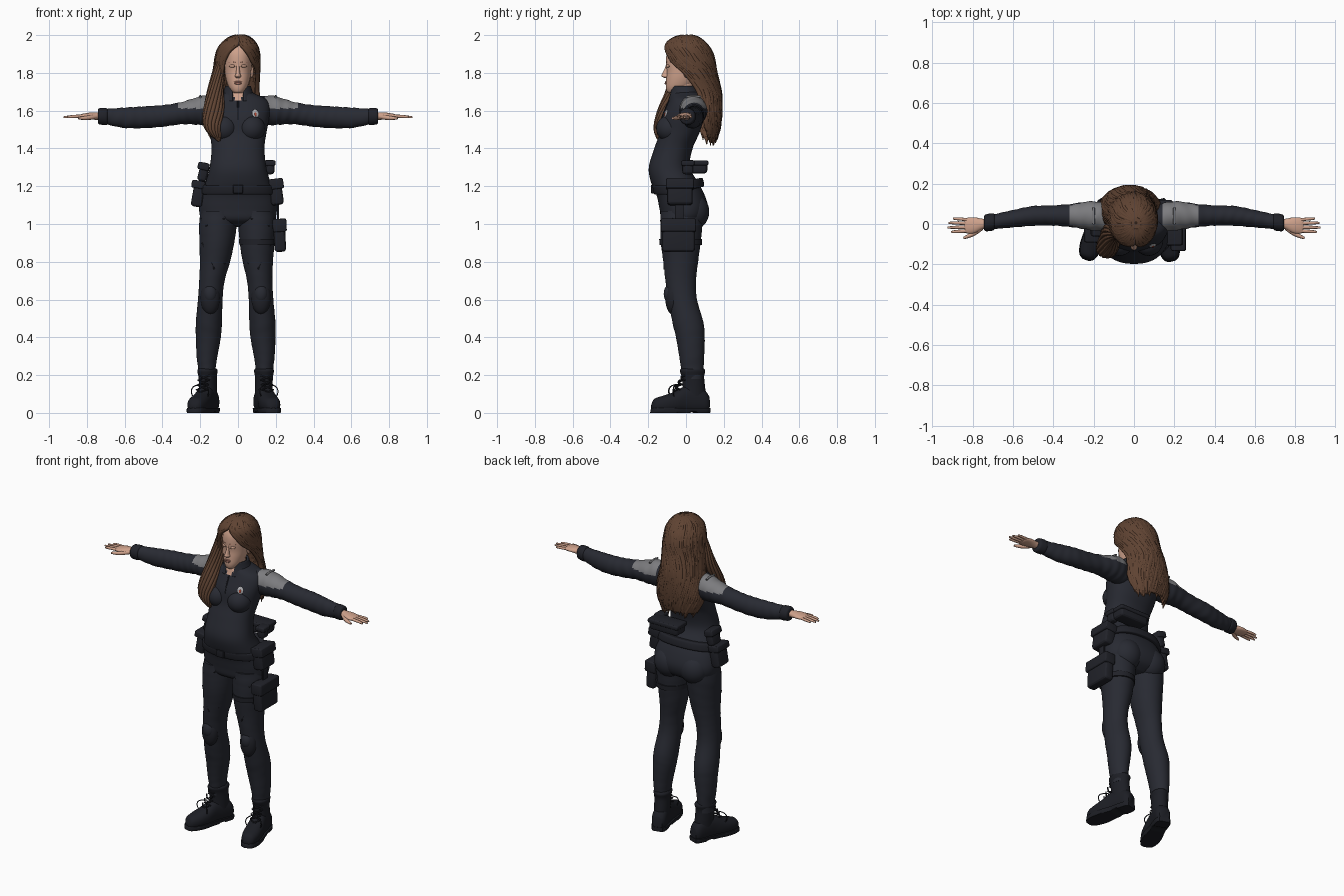
import bpy, bmesh, random
from math import sin, cos, radians, pi, copysign
from mathutils import Vector, Matrix
from mathutils.bvhtree import BVHTree

if "Cube" in bpy.data.objects:
    bpy.data.objects.remove(bpy.data.objects["Cube"])
random.seed(4)


def material(name, *rgb):
    m = bpy.data.materials.new(name)
    m.use_nodes = True
    m.diffuse_color = (*rgb, 1)
    m.node_tree.nodes["Principled BSDF"].inputs["Base Color"].default_value = (*rgb, 1)
    return m


SUIT = material("suit_navy", .021, .023, .032)
GEAR = material("gear_dark", .015, .016, .022)
BOOT = material("boot_black", .012, .013, .018)
HAIR = material("hair_brown", .115, .056, .032)
SKIN = material("skin", .62, .36, .26)
GREY = material("shoulder_grey", .2, .2, .21)
SILVER = material("badge_silver", .45, .45, .47)
RED = material("badge_red", .45, .06, .03)
LIPS = material("lips", .45, .2, .15)


def finish(name, bm, mats, rule=None, angle=.9):
    bmesh.ops.recalc_face_normals(bm, faces=bm.faces)
    me = bpy.data.meshes.new(name)
    for m in mats:
        me.materials.append(m)
    if rule:
        for f in bm.faces:
            f.material_index = int(rule(f.calc_center_median()))
    bm.to_mesh(me)
    bm.free()
    me.shade_smooth()
    me.set_sharp_from_angle(angle=angle)
    ob = bpy.data.objects.new(name, me)
    bpy.context.scene.collection.objects.link(ob)
    return ob


def spline(rows, steps):
    """Catmull-Rom interpolation between rows of numbers."""
    out = []
    for i in range(len(rows) - 1):
        a, b, c, d = (rows[min(max(i + k, 0), len(rows) - 1)] for k in (-1, 0, 1, 2))
        for s in range(steps):
            t = s / steps
            out.append([q + .5 * t * (r - p + t * (2*p - 5*q + 4*r - e + t * (3*(q - r) + e - p)))
                        for p, q, r, e in zip(a, b, c, d)])
    return out + [list(rows[-1])]


def loft(name, axis, rows, mats, side=1, power=2, steps=5, n=36, wrinkle=0, edit=None, rule=None):
    """Skin rings (position, centre 1, centre 2, radius 1, radius 2) along an axis."""
    bm = bmesh.new()
    rings = []
    for p, c1, c2, r1, r2 in spline(rows, steps):
        ring = []
        for k in range(n):
            a = 2 * pi * k / n
            w = 1 + wrinkle * sin(p * 110 + 3 * sin(a + p * 9))
            co = [c1 + w * r1 * copysign(abs(cos(a)) ** (2 / power), cos(a)),
                  c2 + w * r2 * copysign(abs(sin(a)) ** (2 / power), sin(a))]
            co.insert(axis, p)
            co[0] *= side
            ring.append(bm.verts.new(edit(Vector(co)) if edit else co))
        rings.append(ring)
    for a, b in zip(rings, rings[1:]):
        for k in range(n):
            bm.faces.new((a[k], a[k - 1], b[k - 1], b[k]))
    bm.faces.new(rings[0])
    bm.faces.new(rings[-1])
    return finish(name, bm, mats, rule)


def sheet_point(row, u):
    z, cx, cy, rx, ry, left, right = row
    a = radians(left + u * (360 - left - right))
    return Vector((cx + rx * sin(a), cy - ry * cos(a), z))


def sheet(name, rows, mat, thick, n=60):
    """Wrap a shell round the back, open at the front by an angle on each side."""
    bm = bmesh.new()
    grid = [[bm.verts.new(sheet_point(r, k / n)) for k in range(n + 1)] for r in spline(rows, 5)]
    for a, b in zip(grid, grid[1:]):
        for k in range(n):
            bm.faces.new((a[k], a[k + 1], b[k + 1], b[k]))
    ob = finish(name, bm, [mat])
    mod = ob.modifiers.new("thickness", 'SOLIDIFY')
    mod.thickness, mod.offset = thick, 0


def tubes(name, paths, mat):
    """Round strands through points of (x, y, z, radius)."""
    cu = bpy.data.curves.new(name, 'CURVE')
    cu.dimensions, cu.bevel_depth, cu.bevel_resolution = '3D', 1, 2
    cu.resolution_u, cu.use_fill_caps = 3, True
    for path in paths:
        sp = cu.splines.new('NURBS')
        sp.points.add(len(path) - 1)
        for pt, (x, y, z, r) in zip(sp.points, path):
            pt.co, pt.radius = (x, y, z, 1), r
        sp.order_u, sp.use_endpoint_u = 3, True
    cu.materials.append(mat)
    bpy.context.scene.collection.objects.link(bpy.data.objects.new(name, cu))


def box(name, centre, size, mat, bevel=.015, turn=0):
    bm = bmesh.new()
    bmesh.ops.create_cube(bm, size=1, matrix=Matrix.Translation(centre) @ Matrix.Rotation(radians(turn), 4, 'Y')
                          @ Matrix.Diagonal((*size, 1)))
    bmesh.ops.bevel(bm, geom=bm.edges[:], offset=bevel, segments=3, profile=.5, affect='EDGES')
    finish(name, bm, [mat], angle=.5)


def ball(name, centre, radii, mat, rot=Matrix()):
    bm = bmesh.new()
    bmesh.ops.create_uvsphere(bm, u_segments=28, v_segments=16, radius=1,
                              matrix=Matrix.Translation(centre) @ rot @ Matrix.Diagonal((*radii, 1)))
    finish(name, bm, [mat])


def front(ob, x, z):
    """Point and normal on the front of an object."""
    tree = BVHTree.FromPolygons([v.co for v in ob.data.vertices], [p.vertices[:] for p in ob.data.polygons])
    hit, normal = tree.ray_cast(Vector((x, -1, z)), Vector((0, 1, 0)))[:2]
    return hit, normal


def plate(name, ob, x, z, w, h, mat, depth=.004):
    hit, normal = front(ob, x, z)
    ball(name, hit, (w, h, depth), mat, normal.to_track_quat('Z', 'Y').to_matrix().to_4x4())


# Torso: height, half width, front and back
profile = [(.985, .08, -.06, .05), (1.02, .185, -.125, .1), (1.08, .206, -.14, .118), (1.15, .195, -.155, .1),
           (1.22, .172, -.185, .065), (1.3, .15, -.197, .02), (1.4, .14, -.168, .035), (1.48, .15, -.14, .07),
           (1.56, .165, -.13, .095), (1.62, .17, -.105, .1), (1.66, .15, -.088, .095), (1.69, .09, -.078, .075),
           (1.71, .055, -.06, .045)]
torso = loft("torso", 2, [(z, 0, (f + b) / 2, w, (b - f) / 2) for z, w, f, b in profile], [SUIT, SKIN], power=2.25,
             n=72, rule=lambda c: c.y < 0 and c.z > 1.645 and abs(c.x) < (c.z - 1.635) * .6)
loft("neck", 2, [(1.6, 0, .01, .05, .05), (1.7, 0, -.01, .05, .052), (1.78, 0, -.005, .05, .055)], [SKIN])
sheet("collar", [(1.65, 0, 0, .098, .093, 16, 16), (1.69, 0, -.008, .075, .075, 22, 22),
                 (1.73, 0, -.012, .062, .065, 32, 32)], SUIT, .012)
for s, side in ((1, "left"), (-1, "right")):
    ball(side + "_bust", (s * .072, -.083, 1.505), (.072, .075, .072), SUIT)
    ball(side + "_buttock", (s * .088, .038, 1.065), (.092, .085, .095), SUIT)

# Arms, cuffs and hands
arm = [(.07, .02, 1.6, .06, .07), (.15, .035, 1.602, .07, .078), (.2, .04, 1.6, .072, .076), (.25, .042, 1.594, .067, .066),
       (.31, .042, 1.585, .057, .058), (.4, .042, 1.572, .05, .057), (.5, .04, 1.565, .049, .057),
       (.6, .026, 1.562, .043, .054), (.69, .012, 1.568, .037, .042), (.73, .006, 1.57, .034, .037)]
palm = [(.72, .004, 1.57, .022, .02), (.75, 0, 1.571, .026, .02), (.79, -.006, 1.572, .039, .017),
        (.825, -.008, 1.57, .039, .013), (.84, -.008, 1.569, .03, .008)]
for s, side in ((1, "left"), (-1, "right")):
    loft(side + "_arm", 0, arm, [SUIT, GREY], s, wrinkle=.02, steps=9, n=48,
         rule=lambda c: .145 < abs(c.x) < .315 and c.z > 1.612)
    loft(side + "_cuff", 0, [(.69, .011, 1.569, .036, .04), (.7, .01, 1.569, .043, .045),
                             (.733, .006, 1.57, .042, .043), (.742, .005, 1.57, .034, .036)], [GEAR], s)
    loft(side + "_palm", 0, palm, [SKIN], s)
    fingers = [(.025, .895, .008), (.005, .918, .009), (-.016, .924, .009), (-.036, .905, .009)]
    paths = [[(s * .8, y * .8 - .004, 1.572, r), (s * .85, y, 1.57, r), (s * .89, y * 1.05, 1.568, r * .9),
              (s * tip, y * 1.1, 1.565, r * .55)] for y, tip, r in fingers]
    paths.append([(s * .755, -.018, 1.568, .013), (s * .79, -.047, 1.562, .012), (s * .82, -.06, 1.56, .01),
                  (s * .845, -.07, 1.56, .006)])
    tubes(side + "_fingers", paths, SKIN)
    tubes(side + "_shoulder_tab", [[(s * .2, .08, 1.672, .006), (s * .2, .04, 1.682, .006), (s * .2, 0, 1.672, .006)]], GREY)

# Legs, knee pads, seams and boots
leg = [(.18, .165, .035, .045, .055), (.24, .165, .033, .047, .06), (.3, .164, .03, .055, .066), (.4, .157, .023, .066, .076),
       (.48, .154, .01, .069, .082), (.6, .147, -.018, .065, .076), (.7, .138, -.028, .067, .081),
       (.8, .122, -.028, .08, .092), (.9, .112, -.028, .092, .105), (1, .106, -.024, .1, .112), (1.07, .1, -.02, .096, .114)]
foot = [(-.212, 0, .03, .015, .015), (-.195, 0, .04, .037, .035), (-.15, 0, .045, .051, .046), (-.09, 0, .055, .053, .056),
        (-.03, 0, .07, .047, .072), (.03, 0, .07, .046, .075), (.075, 0, .06, .043, .06), (.097, 0, .05, .03, .04)]
for s, side, turn in ((1, "left", 13), (-1, "right", -20)):
    def shift(z):
        return .025 * min(1, (1.07 - z) / .4) if s > 0 else 0
    rows = [(z, cx - shift(z), cy, rx, ry) for z, cx, cy, rx, ry in leg]
    limb = loft(side + "_leg", 2, rows, [SUIT], s, wrinkle=.006, n=48)
    knee = s * (.147 - shift(.6))
    ball(side + "_knee_pad", (knee, -.068, .61), (.052, .042, .09), GEAR)
    ball(side + "_knee_cap", (knee, -.085, .63), (.036, .033, .05), SUIT)
    lines = [((.195, 1.03), (.15, .92), (.07, .79)), ((.07, 1.03), (.12, 1.01), (.17, .99)), ((.19, .9), (.15, .83), (.125, .76))]
    tubes(side + "_leg_seams", [[(*front(limb, s * (x - shift(z)), z)[0], .004) for x, z in ln] for ln in lines], GEAR)

    place = Matrix.Translation((s * (.165 - shift(.1)), .025, 0)) @ Matrix.Rotation(radians(turn), 4, 'Z')

    def upper(v):
        return place @ Vector((v.x, v.y, max(v.z, .015)))

    def sole(v):
        grip = .006 if -.01 < v.y < .025 else 0
        return place @ Vector((v.x * 1.07, v.y * 1.02, min(max(v.z - .03, grip), .026)))
    loft(side + "_boot_foot", 1, foot, [BOOT], power=2.3, edit=upper)
    loft(side + "_boot_sole", 1, foot, [BOOT], power=2.6, edit=sole)
    loft(side + "_boot_shaft", 2, [(.06, 0, .02, .045, .065), (.13, 0, .018, .046, .06), (.19, 0, .012, .047, .06),
                                   (.222, 0, .01, .052, .068), (.235, 0, .01, .045, .06)], [BOOT], edit=lambda v: place @ v)
    laces = []
    for i in range(5):
        y, z = -.1 + i * .014, .108 + i * .025
        for d in (1, -1):
            laces.append([(*(place @ Vector((d * .03, y + .02, z - .01))), .004), (*(place @ Vector((0, y - .008, z + .004))), .004),
                          (*(place @ Vector((-d * .03, y + .02, z + .015))), .004)])
    for d in (1, -1):
        laces.append([(*(place @ Vector((d * x, y, z))), .003) for x, y, z in
                      ((0, -.07, .15), (.035, -.1, .15), (.055, -.11, .11), (.04, -.1, .085))])
    tubes(side + "_laces", laces, GEAR)

# Belt, pouches and holster
belt = [(1.155, 0, -.035, .19, .12), (1.16, 0, -.037, .199, .133), (1.2, 0, -.045, .192, .133), (1.205, 0, -.05, .175, .12)]
loft("belt", 2, belt, [GEAR], power=2.2, n=60, edit=lambda v: v + Vector((0, 0, max(0, v.y + .1) * .22)))
box("buckle", (0, -.176, 1.185), (.055, .02, .045), BOOT, .005)


def pouch(name, centre, size, turn=0, flap=.4):
    box(name, centre, size, GEAR, .018, turn)
    x, y, z = centre
    box(name + "_flap", (x, y, z + size[2] * (.5 - flap / 2)), (size[0] + .012, size[1] + .012, size[2] * flap), GEAR, .01, turn)


pouch("left_hip_pouch", (.2, -.032, 1.17), (.07, .135, .14), -8)
pouch("left_thigh_pouch", (.22, -.04, .94), (.062, .175, .175), -3)
pouch("back_pouch", (.085, .068, 1.302), (.2, .09, .07))
pouch("left_back_pouch", (.168, .01, 1.3), (.05, .06, .075))
pouch("right_holster", (-.21, -.03, 1.16), (.06, .11, .14), 10, .3)
pouch("right_side_pouch", (-.182, -.01, 1.275), (.05, .09, .1), 14)
loft("thigh_strap", 2, [(.89, .105, -.028, .098, .112), (.92, .105, -.028, .1, .114)], [GEAR], steps=2)
box("pouch_hanger", (.212, -.035, 1.06), (.012, .045, .1), GEAR, .004)

# Badge and zip
plate("badge", torso, .092, 1.585, .018, .022, SILVER)
plate("badge_centre", torso, .092, 1.58, .007, .012, RED, .007)
tubes("zip", [[(*front(torso, 0, z)[0], .004) for z in (1.65, 1.6, 1.55)]], GEAR)

# Head and face
skull = [(1.693, .02, -.092, -.04), (1.705, .036, -.102, -.01), (1.73, .052, -.107, .03), (1.77, .064, -.105, .06),
         (1.81, .07, -.102, .08), (1.86, .074, -.106, .1), (1.91, .074, -.1, .1), (1.95, .06, -.075, .08), (1.98, .02, -.02, .03)]
head = loft("head", 2, [(z, 0, (f + b) / 2, w, (b - f) / 2) for z, w, f, b in skull], [SKIN], power=2.15)
loft("nose", 2, [(1.772, 0, -.1, .01, .01), (1.782, 0, -.107, .017, .022), (1.795, 0, -.105, .012, .022),
                 (1.825, 0, -.1, .008, .012), (1.85, 0, -.098, .008, .006)], [SKIN], n=20)
plate("upper_lip", head, 0, 1.752, .021, .005, LIPS, .005)
plate("lower_lip", head, 0, 1.744, .018, .006, LIPS, .007)
ball("left_ear", (.073, .005, 1.805), (.01, .02, .032), SKIN)
for s, side in ((1, "left"), (-1, "right")):
    plate(side + "_eyelid", head, s * .031, 1.836, .016, .008, SKIN, .006)
    tubes(side + "_eye_line", [[(*front(head, s * x, z)[0] + Vector((0, -.004, 0)), .0015)
                                for x, z in ((.017, 1.833), (.031, 1.831), (.046, 1.834))]], HAIR)
    tubes(side + "_brow", [[(*front(head, s * x, z)[0], .002) for x, z in ((.014, 1.856), (.034, 1.862), (.052, 1.854))]], LIPS)

# Hair: open-fronted shell, loose strands and a lock over the right shoulder
mane = [(1.992, .01, .005, .004, .004, 0, 0), (1.985, .01, .003, .045, .055, 0, 0), (1.952, .005, 0, .085, .1, 5, 5),
        (1.915, 0, .008, .104, .12, 27, 27), (1.86, -.004, .018, .112, .128, 45, 38), (1.8, -.008, .03, .116, .125, 74, 42),
        (1.7, -.02, .055, .122, .125, 96, 48), (1.6, -.02, .068, .145, .115, 100, 70), (1.52, -.02, .075, .145, .1, 106, 88),
        (1.46, -.02, .09, .12, .07, 112, 100)]
sheet("hair_shell", mane, HAIR, .018)
flow = spline(mane, 2)
strands = []
for i in range(96):
    u, phase, end = (i + random.random()) / 96, random.uniform(0, 6), random.randint(0, 3)
    path = []
    for k, row in enumerate(flow[1:len(flow) - end]):
        wave = .007 * sin(k * .9 + phase) * k / len(flow)
        p = sheet_point(row, min(max(u + wave, 0), 1))
        path.append((*p, random.uniform(.009, .013)))
    x, y, z, r = path[-1]
    strands.append(path + [(x * .93, y, z - random.uniform(.02, .045), .002)])
tubes("hair_strands", strands, HAIR)
lock = [(1.86, -.092, -.03, .02, .03), (1.78, -.108, -.03, .03, .045), (1.7, -.12, -.05, .036, .05),
        (1.6, -.128, -.105, .048, .038), (1.52, -.138, -.132, .042, .032), (1.47, -.118, -.14, .024, .02), (1.44, -.1, -.14, .004, .004)]
loft("hair_lock", 2, lock, [HAIR])
tubes("lock_strands", [[(cx + rx * cos(a + z * 4), cy + ry * sin(a + z * 4), z, .003 + rx * .2) for z, cx, cy, rx, ry in lock]
                       for a in (2 * pi * k / 14 for k in range(14))], HAIR)
